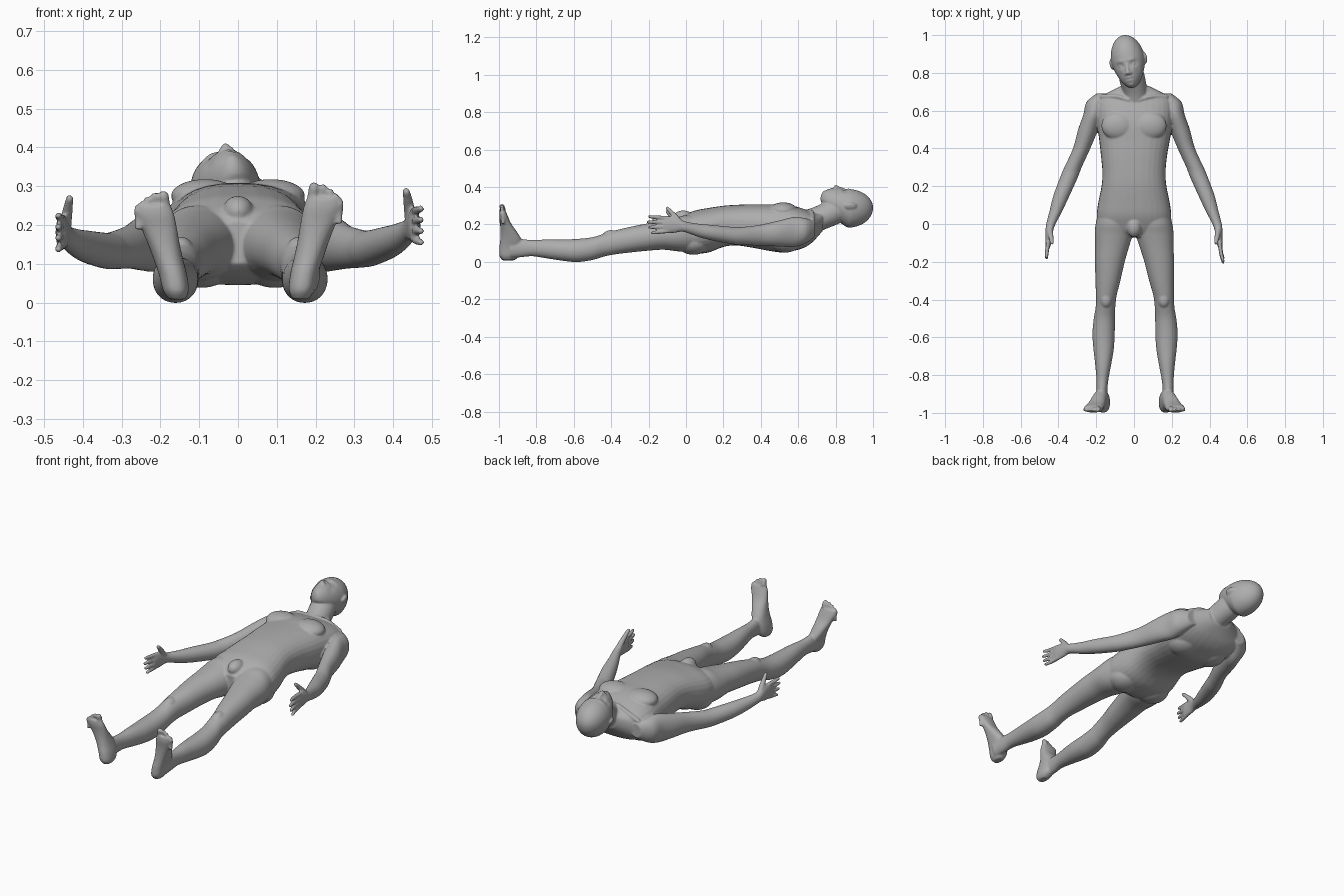
import bpy, bmesh, math
from mathutils import Matrix, Vector

bm = bmesh.new()


def spline(rows, steps=4):
    """Catmull-Rom interpolation of parameter rows."""
    out = []
    for i in range(len(rows) - 1):
        a, b = rows[max(i - 1, 0)], rows[i]
        c, d = rows[i + 1], rows[min(i + 2, len(rows) - 1)]
        for k in range(steps):
            t = k / steps
            out.append([0.5 * (2 * q + (r - p) * t + (2 * p - 5 * q + 4 * r - s) * t * t
                               + (3 * q - p - 3 * r + s) * t ** 3)
                        for p, q, r, s in zip(a, b, c, d)])
    return out + [list(rows[-1])]


def skin(rings):
    vs = [[bm.verts.new(p) for p in ring] for ring in rings]
    n = len(vs[0])
    for a, b in zip(vs, vs[1:]):
        for i in range(n):
            j = (i + 1) % n
            bm.faces.new((a[i], a[j], b[j], b[i]))
    bm.faces.new(vs[0][::-1])
    bm.faces.new(vs[-1])


def loft(rows, axis='Y', power=2.0, n=32):
    """Rows: position on the axis, centre x, half width, low and high of the other axis."""
    rings = []
    for pos, cx, hx, lo, hi in spline(rows):
        ring = []
        for k in range(n):
            a = 2 * math.pi * k / n
            c, s = math.cos(a), math.sin(a)
            u = cx + hx * math.copysign(abs(c) ** (2 / power), c)
            w = (lo + hi) / 2 + (hi - lo) / 2 * math.copysign(abs(s) ** (2 / power), s)
            ring.append((u, pos, w) if axis == 'Y' else (u, w, pos))
        rings.append(ring)
    skin(rings)


def ball(centre, radii, frame=Matrix()):
    m = frame @ Matrix.Translation(centre) @ Matrix.Diagonal((*radii, 1))
    return bmesh.ops.create_uvsphere(bm, u_segments=24, v_segments=16, radius=1, matrix=m)


def tube(rows, n=14):
    """Rows: x, y, z, radius. Rounded ends."""
    pts = spline(rows)
    rings = []
    for i, p in enumerate(pts):
        d = Vector(pts[min(i + 1, len(pts) - 1)][:3]) - Vector(pts[max(i - 1, 0)][:3])
        q = d.to_track_quat('Z', 'Y')
        rings.append([Vector(p[:3]) + q @ Vector((p[3] * math.cos(2 * math.pi * k / n),
                                                  p[3] * math.sin(2 * math.pi * k / n), 0))
                      for k in range(n)])
    skin(rings)
    ball(pts[-1][:3], (pts[-1][3],) * 3)


# Torso
loft([(-.07, 0, .07, .10, .21), (-.04, 0, .14, .075, .235), (0, 0, .188, .055, .255),
      (.05, 0, .197, .045, .275), (.12, 0, .188, .05, .288), (.20, 0, .172, .08, .30),
      (.27, 0, .167, .088, .305), (.36, 0, .175, .075, .308), (.45, .003, .188, .058, .308),
      (.52, .003, .198, .05, .308), (.58, .003, .205, .06, .298), (.63, .003, .205, .075, .283),
      (.67, .003, .19, .10, .268), (.70, .005, .135, .13, .262), (.73, .005, .075, .165, .265)],
     power=2.4)
ball((0, -.015, .235), (.04, .055, .04))
for s in (-1, 1):
    ball((s * .085, .52, .275), (.088, .075, .043))     # chest
    ball((s * .095, .04, .105), (.09, .09, .067))       # buttocks
    ball((s * .09, .53, .11), (.085, .09, .06))         # shoulder blades
    tube([(s * .025, .655, .272, .010), (s * .09, .675, .262, .010),
          (s * .17, .675, .225, .012)])                 # collarbones

# Neck
tube([(.005, .60, .19, .075), (.005, .70, .228, .066), (-.012, .78, .262, .068),
      (-.02, .83, .28, .06)], 28)

# Head, shaped from a sphere
head = (Matrix.Translation((-.03, .865, .29)) @ Matrix.Rotation(math.radians(12), 4, 'Z')
        @ Matrix.Rotation(math.radians(-8), 4, 'Y'))
# Face relief: x, y, spread x, spread y, height
relief = [(-.034, -.022, .016, .011, -.014), (.034, -.022, .016, .011, -.014),
          (-.03, .004, .022, .008, .005), (.03, .004, .022, .008, .005),
          (0, -.096, .022, .004, -.005), (0, -.088, .018, .006, .006),
          (0, -.104, .016, .006, .005), (0, -.132, .02, .012, .006),
          (-.05, -.06, .012, .03, -.005), (.05, -.06, .012, .03, -.005)]
ico = bmesh.ops.create_uvsphere(bm, u_segments=96, v_segments=72, radius=1)
for v in ico['verts']:
    a, b, c = v.co
    low = max(0, -b)
    x = a * .09 * (1 - .22 * low)
    y = b * (.137 if b > 0 else .147)
    z = c * (.099 if c > 0 else .107 * (1 - .55 * low)) + .045 * low ** 1.4
    if c > 0:
        z += sum(h * math.exp(-((x - px) / sx) ** 2 - ((y - py) / sy) ** 2)
                 for px, py, sx, sy, h in relief)
    v.co = head @ Vector((x, y, z))
nose = [head @ Vector(p) for p in ((0, -.012, .094), (0, -.04, .104), (0, -.062, .110))]
tube([(*p, r) for p, r in zip(nose, (.008, .009, .012))])
for s in (-1, 1):
    ball((s * .012, -.066, .102), (.009, .009, .010), head)      # nostril wings
    ball((s * .034, -.022, .079), (.012, .009, .011), head)      # eyes
    ear = head @ Matrix.Translation((s * .091, -.002, -.004)) @ Matrix.Rotation(s * .35, 4, 'Y')
    ball((0, 0, 0), (.009, .031, .019), ear)                     # ears

for s in (-1, 1):
    right = s > 0
    # Arm and palm: y, x, half width, z, half height
    arm = [(.69, .165, .035, .175, .04), (.645, .20, .052, .167, .065), (.58, .215, .053, .16, .08),
           (.50, .243, .053, .152, .07), (.40, .277, .046, .143, .056), (.30, .323, .046, .134, .048),
           (.25, .343, .047, .134, .046), (.15, .384, .043, .143, .042), (.07, .413, .034, .153, .036),
           (.0, .44, .025, .168, .029), (-.03, .447, .021, .176, .033), (-.06, .451, .018, .18, .043),
           (-.10, .454, .016, .181, .045), (-.122, .456, .012, .181, .040)]
    rows = []
    for y, x, hx, z, hz in arm:
        z += .018 * min(1, max(0, (.4 - y) / .4)) if right else 0
        rows.append((y, s * x, hx, z - hz, z + hz))
    loft(rows)
    # Fingers and thumb
    dz, reach = (.018, .028) if right else (0, 0)
    for i, length in enumerate((.04, .055, .062, .055)):
        z0, z1 = .147 + .023 * i + dz, .137 + .029 * i + dz
        tip = -.118 - length - reach * .8
        tube([(s * .454, -.09, z0, .0115), (s * .460, (tip - .105) / 2, (z0 + z1) / 2, .0105),
              (s * (.472 if right else .463), tip, z1, .0085)])
    tube([(s * .447, -.03, .19 + dz, .017), (s * .440, -.065, .232 + dz, .014),
          (s * .434, -.10, .268 + dz, .010)])

    # Leg: y, x, half width, low z, high z
    leg = [(.06, .10, .09, .065, .25), (.0, .104, .099, .055, .25), (-.05, .107, .101, .057, .237),
           (-.12, .116, .09, .065, .222), (-.20, .128, .079, .06, .207), (-.30, .138, .066, .05, .187),
           (-.38, .147, .055, .04, .168), (-.44, .151, .052, .028, .15), (-.50, .157, .056, .01, .132),
           (-.58, .161, .059, -.001, .123), (-.66, .161, .054, .006, .12), (-.74, .163, .043, .018, .12),
           (-.82, .167, .032, .03, .117), (-.88, .17, .029, .025, .122), (-.94, .17, .03, .02, .125)]
    loft([(y, s * (x + (.011 * min(1, max(0, -y / .4)) if right else 0)), hx, lo, hi)
          for y, x, hx, lo, hi in leg], power=2.1)
    ball((s * (.158 if right else .148), -.40, .14), (.032, .045, .03))    # kneecap

    # Foot: z, x, half width, sole y, instep y
    k = 1.08 if right else 1.0
    foot = [(.008, .157, .02, -.98, -.92), (.03, .16, .033, -.997, -.892), (.07, .167, .036, -.998, -.878),
            (.11, .179, .038, -.993, -.88), (.15, .191, .041, -.991, -.905), (.19, .203, .046, -.993, -.935),
            (.225, .214, .05, -.998, -.952), (.25, .219, .046, -.997, -.963)]
    dx = .004 if right else 0
    loft([(z * k, s * (x + dx), hx, lo, hi) for z, x, hx, lo, hi in foot], 'Z', 2.3)
    # Toes
    for x, z, r in ((.190, .274, .015), (.213, .274, .0105), (.231, .264, .010),
                    (.246, .252, .0095), (.258, .238, .009)):
        tube([(s * (x * .97 + .006 + dx), -.979, (z - .05) * k, r),
              (s * (x + dx), -.978, (z - .02) * k, r), (s * (x + dx + .002), -.984, z * k, r * .95)])

# Blend all parts into one smooth body
bmesh.ops.recalc_face_normals(bm, faces=bm.faces[:])
mesh = bpy.data.meshes.new("body")
bm.to_mesh(mesh)
bm.free()
body = bpy.data.objects.new("body", mesh)
bpy.context.collection.objects.link(body)
mat = bpy.data.materials.new("plain grey")
mat.diffuse_color = (.42, .42, .42, 1)
mesh.materials.append(mat)
mesh.polygons.foreach_set("use_smooth", [True] * len(mesh.polygons))
remesh = body.modifiers.new("blend", 'REMESH')
remesh.mode = 'VOXEL'
remesh.voxel_size = .005
remesh.use_smooth_shade = True
relax = body.modifiers.new("relax", 'SMOOTH')
relax.factor = .5
relax.iterations = 5
